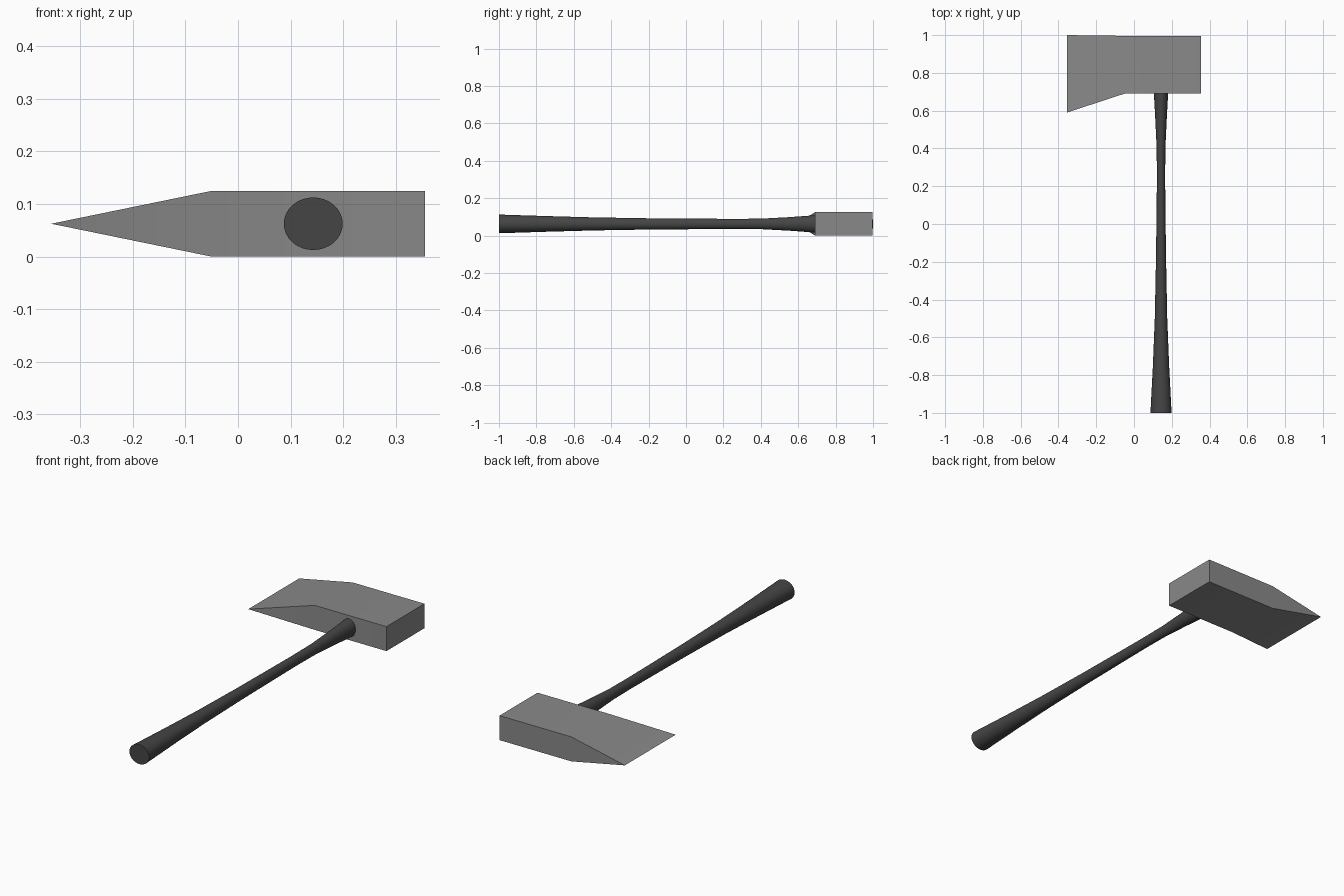
import bpy, bmesh, math

if "Cube" in bpy.data.objects:
    bpy.data.objects.remove(bpy.data.objects["Cube"])


def make_object(name, bm, grey):
    bmesh.ops.recalc_face_normals(bm, faces=bm.faces)
    mesh = bpy.data.meshes.new(name)
    bm.to_mesh(mesh)
    bm.free()
    obj = bpy.data.objects.new(name, mesh)
    bpy.context.collection.objects.link(obj)
    mat = bpy.data.materials.new(name + "_grey")
    mat.diffuse_color = (grey, grey, grey, 1)
    mat.use_nodes = True
    mat.node_tree.nodes["Principled BSDF"].inputs["Base Color"].default_value = mat.diffuse_color
    mesh.materials.append(mat)
    # Smooth shading with sharp edges kept
    bpy.ops.object.select_all(action='DESELECT')
    bpy.context.view_layer.objects.active = obj
    obj.select_set(True)
    bpy.ops.object.shade_smooth_by_angle(angle=math.radians(30))
    return obj


def loft(bm, rings):
    # Bridge successive closed rings and cap both ends
    loops = [[bm.verts.new(p) for p in ring] for ring in rings]
    n = len(loops[0])
    for a, b in zip(loops, loops[1:]):
        for i in range(n):
            j = (i + 1) % n
            bm.faces.new((a[i], a[j], b[j], b[i]))
    bm.faces.new(loops[0])
    bm.faces.new(loops[-1])


CZ = 0.0625

# Axe head: rectangular poll, tapering to a flared cutting edge
# (x, lower y, upper y, half thickness)
bm = bmesh.new()
poll = [(0.355, 0.69, 0.996, CZ), (-0.05, 0.69, 0.996, CZ), (-0.355, 0.59, 1.0, 0.0)]
loft(bm, [[(x, y0, CZ - h), (x, y1, CZ - h), (x, y1, CZ + h), (x, y0, CZ + h)]
          for x, y0, y1, h in poll])
# Collapse the cutting edge to a single sharp line
bmesh.ops.remove_doubles(bm, verts=bm.verts, dist=1e-5)
bmesh.ops.dissolve_degenerate(bm, edges=bm.edges, dist=1e-5)
make_object("axe_head", bm, 0.25)

# Handle: oval sections along y (position, half width, half height)
profile = [(-1.0, 0.056, 0.050), (-0.75, 0.043, 0.042), (-0.5, 0.033, 0.035),
           (-0.2, 0.027, 0.030), (0.1, 0.023, 0.028), (0.25, 0.022, 0.027),
           (0.4, 0.023, 0.028), (0.55, 0.030, 0.036), (0.66, 0.036, 0.044),
           (0.72, 0.039, 0.048)]
SIDES = 32
bm = bmesh.new()
loft(bm, [[(0.143 + rx * math.cos(2 * math.pi * i / SIDES), y,
            CZ + rz * math.sin(2 * math.pi * i / SIDES)) for i in range(SIDES)]
          for y, rx, rz in profile])
make_object("handle", bm, 0.06)
